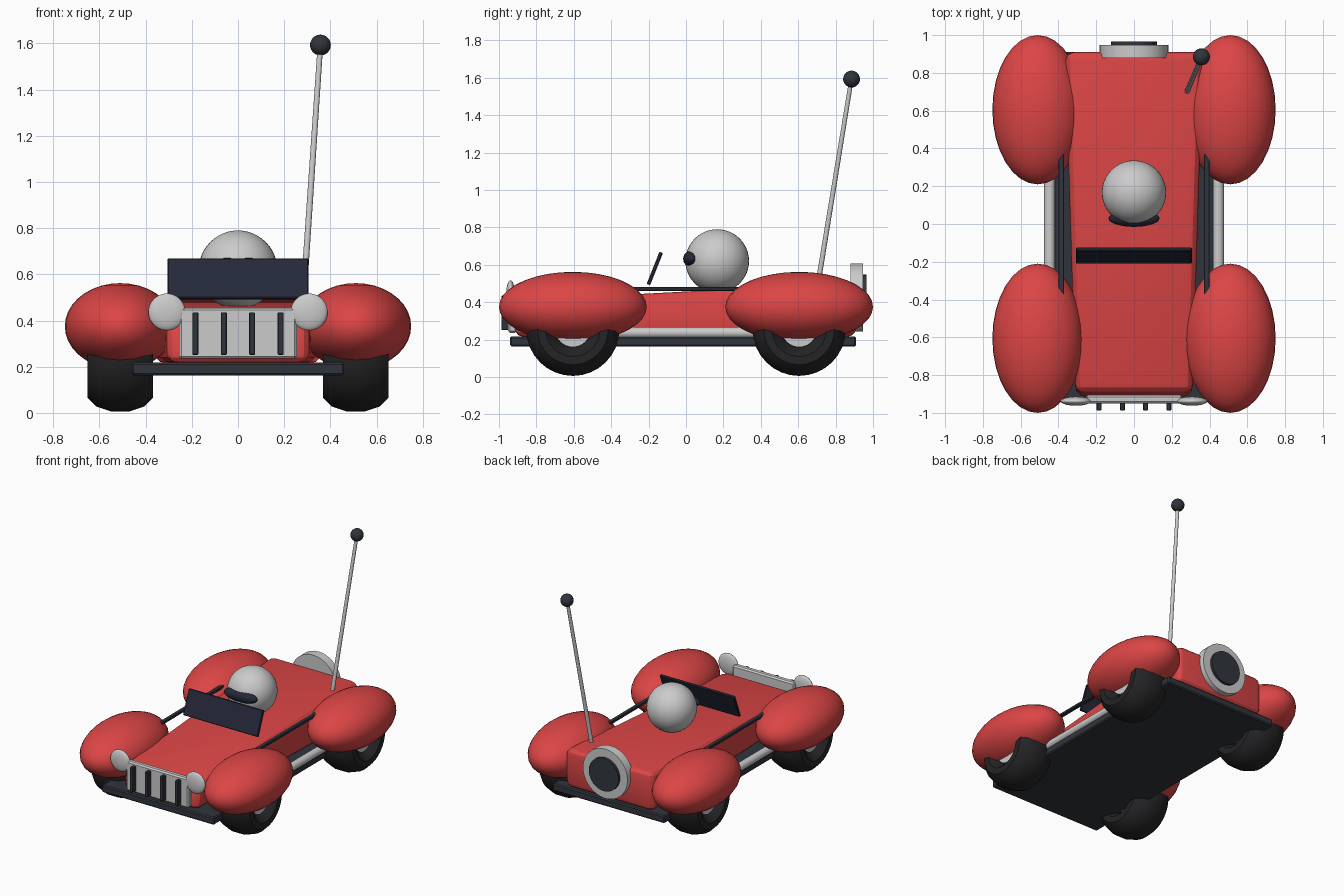
import bpy, bmesh, math
from mathutils import Vector, Matrix

if "Cube" in bpy.data.objects:
    bpy.data.objects.remove(bpy.data.objects["Cube"])


def material(name, *rgb):
    m = bpy.data.materials.new(name)
    m.diffuse_color = (*rgb, 1)
    m.use_nodes = True
    m.node_tree.nodes["Principled BSDF"].inputs["Base Color"].default_value = m.diffuse_color
    return m


RED = material("red paint", 0.72, 0.06, 0.06)
BLACK = material("rubber", 0.018, 0.018, 0.02)
DARK = material("dark trim", 0.03, 0.035, 0.045)
NAVY = material("windshield tint", 0.018, 0.022, 0.04)
SILVER = material("silver", 0.68, 0.68, 0.7)


def finish(bm, name, mat, bevel=0, segments=2, angle=40):
    if bevel:
        bmesh.ops.bevel(bm, geom=bm.edges[:], offset=bevel, segments=segments,
                        profile=0.5, affect='EDGES')
    bmesh.ops.recalc_face_normals(bm, faces=bm.faces[:])
    me = bpy.data.meshes.new(name)
    bm.to_mesh(me)
    bm.free()
    me.materials.append(mat)
    ob = bpy.data.objects.new(name, me)
    bpy.context.collection.objects.link(ob)
    bpy.ops.object.select_all(action='DESELECT')
    ob.select_set(True)
    bpy.context.view_layer.objects.active = ob
    bpy.ops.object.shade_smooth_by_angle(angle=math.radians(angle))
    return ob


def box(name, mat, center, size, bevel=0.006, tilt=0):
    bm = bmesh.new()
    bmesh.ops.create_cube(bm, size=1, matrix=Matrix.Translation(center)
                          @ Matrix.Rotation(tilt, 4, 'X') @ Matrix.Diagonal((*size, 1)))
    return finish(bm, name, mat, bevel, 1, 20)


def ellipsoid(name, mat, center, radii, u=32, v=18):
    bm = bmesh.new()
    bmesh.ops.create_uvsphere(bm, u_segments=u, v_segments=v, radius=1,
                              matrix=Matrix.Translation(center) @ Matrix.Diagonal((*radii, 1)))
    return finish(bm, name, mat)


def rod(name, mat, a, b, r1, r2=None, sides=32):
    a, b = Vector(a), Vector(b)
    rot = (b - a).to_track_quat('Z', 'Y').to_matrix().to_4x4()
    bm = bmesh.new()
    bmesh.ops.create_cone(bm, cap_ends=True, segments=sides, radius1=r1,
                          radius2=r1 if r2 is None else r2, depth=(b - a).length,
                          matrix=Matrix.Translation((a + b) / 2) @ rot)
    return finish(bm, name, mat)


def tyre(name, mat, center, major, tube_x, tube_r, n=32, k=12):
    bm = bmesh.new()
    rings = []
    for i in range(n):
        t = 2 * math.pi * i / n
        ring = []
        for j in range(k):
            p = 2 * math.pi * (j + 0.5) / k
            r = major + tube_r * math.cos(p)
            ring.append(bm.verts.new(Vector(center) + Vector(
                (tube_x * math.sin(p), r * math.cos(t), r * math.sin(t)))))
        rings.append(ring)
    for i in range(n):
        a, b = rings[i], rings[(i + 1) % n]
        for j in range(k):
            bm.faces.new((a[j], a[(j + 1) % k], b[(j + 1) % k], b[j]))
    return finish(bm, name, mat)


# Tapered body, lower and narrower at the nose
bm = bmesh.new()
bmesh.ops.create_cube(bm, size=2)
for v in bm.verts:
    front, top = v.co.y < 0, v.co.z > 0
    v.co = (v.co.x * (0.31 if front else 0.365),
            (-0.89 if top else -0.92) if front else 0.91,
            (0.41 if front else 0.505) if top else 0.215)
finish(bm, "body", RED, 0.05, 3, 20)

# Floor plate
box("chassis", DARK, (0, -0.015, 0.19), (0.92, 1.85, 0.055), 0.008)

# Fenders, wheels and hubs at the four corners
for sx, side in ((-1, "left"), (1, "right")):
    for sy, end in ((-1, "front"), (1, "rear")):
        tag = f"{end}_{side}"
        x, y = sx * 0.51, sy * 0.605
        ellipsoid("fender_" + tag, RED, (x, y, 0.375), (0.24, 0.395, 0.187))
        tyre("tyre_" + tag, BLACK, (x, y, 0.255), 0.167, 0.147, 0.085)
        rod("hub_" + tag, SILVER, (x - 0.1, y, 0.255), (x + 0.1, y, 0.255), 0.095)
    # Running tube, side rail and headlight
    rod("side_tube_" + side, SILVER, (sx * 0.447, -0.42, 0.237),
        (sx * 0.447, 0.42, 0.237), 0.029, sides=20)
    box("side_rail_" + side, DARK, (sx * 0.385, 0, 0.47), (0.03, 0.84, 0.02), 0.004)
    ellipsoid("headlight_" + side, SILVER, (sx * 0.308, -0.938, 0.437), (0.08, 0.024, 0.08))

# Grille with upright bars
box("grille", SILVER, (0, -0.928, 0.345), (0.51, 0.045, 0.22), 0.01)
for i in range(4):
    box(f"grille_bar_{i + 1}", DARK, (-0.185 + i * 0.1233, -0.965, 0.343),
        (0.026, 0.045, 0.185), 0.004)

# Windshield leaning back
box("windshield", NAVY, (0, -0.167, 0.58), (0.612, 0.02, 0.185), 0.004, -0.38)

# Driver's helmet and visor
ellipsoid("helmet", SILVER, (0, 0.167, 0.62), (0.17, 0.17, 0.17), 40, 24)
ellipsoid("visor", NAVY, (0, 0.03, 0.632), (0.135, 0.045, 0.045))

# Spare wheel on the tail
rod("spare_wheel", SILVER, (0, 0.88, 0.425), (0, 0.947, 0.425), 0.183)
rod("spare_wheel_cover", DARK, (0, 0.93, 0.425), (0, 0.965, 0.425), 0.122)

# Antenna with ball tip
rod("antenna", SILVER, (0.28, 0.698, 0.45), (0.357, 0.885, 1.595), 0.014, 0.012, 12)
ellipsoid("antenna_ball", DARK, (0.357, 0.885, 1.593), (0.045, 0.045, 0.045), 24, 14)
